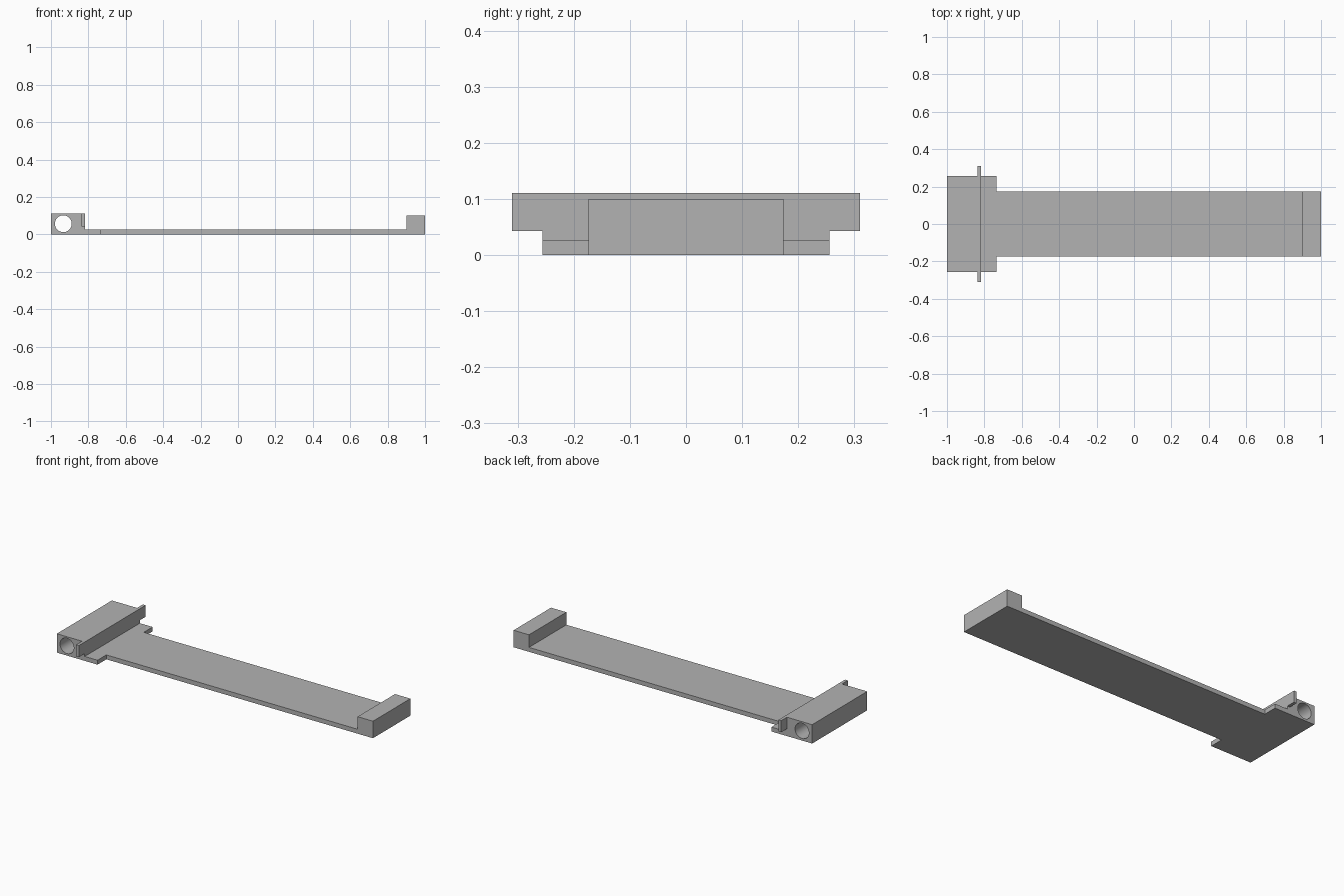
import bpy, bmesh, math
from mathutils import Matrix

cube = bpy.data.objects.get("Cube")
if cube:
    bpy.data.objects.remove(cube, do_unlink=True)

grey = bpy.data.materials.new("plain_grey")
grey.use_nodes = True
grey.diffuse_color = (0.45, 0.45, 0.45, 1)
grey.node_tree.nodes["Principled BSDF"].inputs["Base Color"].default_value = (0.45, 0.45, 0.45, 1)

BASE = 0.026    # thickness of the flat plate
STEP = -0.735   # where the wide head meets the arm
WALL = -0.818   # inner face of the head block
TOP = 0.111


def finish(name, bm):
    bmesh.ops.recalc_face_normals(bm, faces=bm.faces)
    mesh = bpy.data.meshes.new(name)
    bm.to_mesh(mesh)
    bm.free()
    mesh.materials.append(grey)
    obj = bpy.data.objects.new(name, mesh)
    bpy.context.collection.objects.link(obj)
    return obj


def extrude_profile(name, points, y0, y1):
    """Extrude a side profile of (x, z) points from y0 to y1."""
    bm = bmesh.new()
    face = bm.faces.new([bm.verts.new((x, y0, z)) for x, z in points])
    out = bmesh.ops.extrude_face_region(bm, geom=[face])
    verts = [v for v in out["geom"] if isinstance(v, bmesh.types.BMVert)]
    bmesh.ops.translate(bm, verts=verts, vec=(0, y1 - y0, 0))
    return finish(name, bm)


# Long flat arm with the raised end stop
extrude_profile("arm_with_end_stop", [
    (STEP, 0), (1, 0), (1, 0.1), (0.9, 0.1), (0.9, BASE), (STEP, BASE)], -0.174, 0.174)

# Wide head block with its foot plate
head = extrude_profile("head_block", [
    (-1, 0), (STEP, 0), (STEP, BASE), (WALL, BASE), (WALL, TOP), (-1, TOP)], -0.256, 0.256)

# Thin tabs on both sides of the head
for side, name in ((1, "back_tab"), (-1, "front_tab")):
    extrude_profile(name, [
        (-0.836, 0.043), (WALL, 0.043), (WALL, TOP), (-0.836, TOP)], side * 0.256, side * 0.31)

# Round bore right through the head
bm = bmesh.new()
bmesh.ops.create_cone(bm, cap_ends=True, segments=48, radius1=0.045, radius2=0.045, depth=1,
                      matrix=Matrix.Translation((-0.934, 0, 0.057)) @ Matrix.Rotation(math.pi / 2, 4, "X"))
cutter = finish("bore_cutter", bm)
cutter.hide_render = True
cut = head.modifiers.new("bore", "BOOLEAN")
cut.operation = "DIFFERENCE"
cut.solver = "EXACT"
cut.object = cutter

bpy.ops.object.select_all(action="DESELECT")
head.select_set(True)
bpy.context.view_layer.objects.active = head
bpy.ops.object.modifier_apply(modifier="bore")
bpy.data.objects.remove(cutter, do_unlink=True)
bpy.ops.object.shade_smooth_by_angle(angle=math.radians(30))
